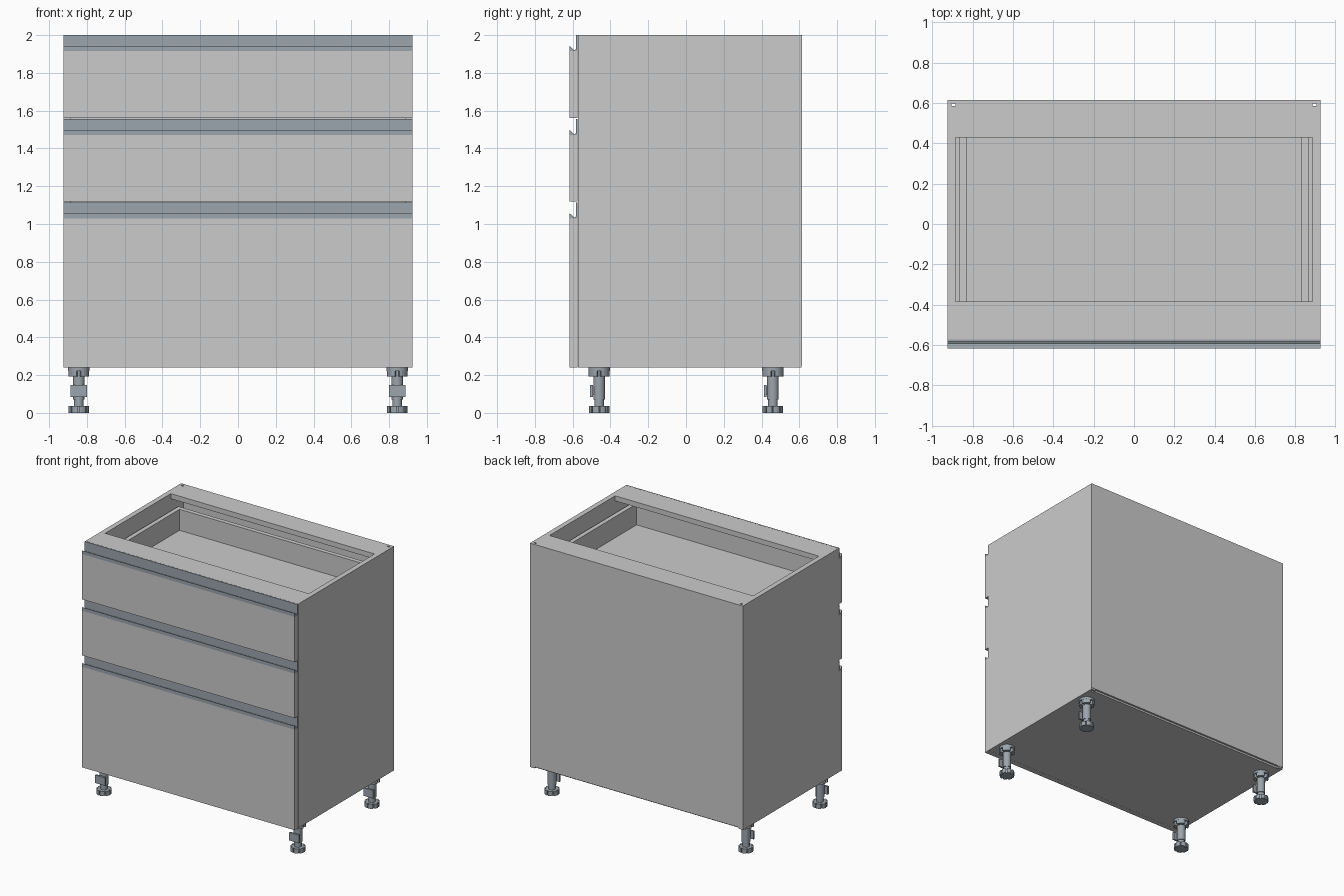
import bpy, bmesh, math

if "Cube" in bpy.data.objects:
    bpy.data.objects.remove(bpy.data.objects["Cube"])

metal = bpy.data.materials.new("blue_grey_metal")
metal.diffuse_color = (0.33, 0.38, 0.42, 1)
metal.use_nodes = True
metal.node_tree.nodes["Principled BSDF"].inputs["Base Color"].default_value = metal.diffuse_color

W, T = 0.925, 0.04                 # half width, board thickness
FRONT, BACK = -0.573, 0.615        # carcass front and back
BASE, TOP = 0.24, 2.0


def prism(name, pts, axis, lo, hi, mat=None):
    """Extrude a profile: (y, z) points along x, or (x, y) points along z."""
    bm = bmesh.new()
    rings = []
    for t in (lo, hi):
        rings.append([bm.verts.new((t, a, b) if axis == 'x' else (a, b, t)) for a, b in pts])
    n = len(pts)
    bm.faces.new(rings[0])
    bm.faces.new(rings[1])
    for i in range(n):
        j = (i + 1) % n
        bm.faces.new((rings[0][i], rings[0][j], rings[1][j], rings[1][i]))
    bmesh.ops.recalc_face_normals(bm, faces=bm.faces)
    me = bpy.data.meshes.new(name)
    bm.to_mesh(me)
    bm.free()
    ob = bpy.data.objects.new(name, me)
    bpy.context.collection.objects.link(ob)
    if mat:
        me.materials.append(mat)
    return ob


def box(name, x0, x1, y0, y1, z0, z1, mat=None):
    return prism(name, [(x0, y0), (x1, y0), (x1, y1), (x0, y1)], 'z', z0, z1, mat)


def notched(r_out, r_in, count, duty, steps=4):
    """Round outline with slots cut into its rim."""
    pts = []
    pitch = 2 * math.pi / count
    for k in range(count):
        mid = (k + 0.5) * pitch
        half = pitch * duty / 2
        arc = [mid - half + 2 * half * s / steps for s in range(steps + 1)]
        for r, a in [(r_in, arc[0])] + [(r_out, a) for a in arc] + [(r_in, arc[-1])]:
            pts.append((r * math.cos(a), r * math.sin(a)))
    return pts


def cyl(name, r, x, y, z0, z1, sides=24):
    pts = [(x + r * math.cos(2 * math.pi * i / sides),
            y + r * math.sin(2 * math.pi * i / sides)) for i in range(sides)]
    ob = prism(name, pts, 'z', z0, z1, metal)
    bpy.ops.object.select_all(action='DESELECT')
    ob.select_set(True)
    bpy.context.view_layer.objects.active = ob
    bpy.ops.object.shade_smooth_by_angle()
    return ob


# Carcass sides with a narrow groove behind the rails
inner = W - T
for s, side in ((-1, "left"), (1, "right")):
    outline = [(inner, FRONT), (W, FRONT), (W, 0.612), (inner, 0.612), (inner, 0.597),
               (inner + 0.02, 0.597), (inner + 0.02, 0.585), (inner, 0.585)]
    prism(side + "_side_panel", [(s * x, y) for x, y in outline], 'z', BASE, TOP)

# Carcass bottom, back and top rails
box("bottom_panel", -inner, inner, FRONT, 0.597, BASE, BASE + T)
box("back_panel", -W, W, 0.6, BACK, BASE + 0.012, TOP)
box("front_top_rail", -inner, inner, FRONT, -0.385, TOP - T, TOP)
box("back_top_rail", -inner, inner, 0.43, 0.6, TOP - T, TOP)

# Drawers: front, metal grip profile and inner box
drawers = [("top", 1.56, 2.0, 1.68, 1.88),
           ("middle", 1.12, 1.555, 1.24, 1.44),
           ("bottom", 0.24, 1.115, 0.36, 0.80)]
for name, z0, z1, b0, b1 in drawers:
    lip = z1 - 0.085
    box(name + "_drawer_front", -W, W, -0.617, FRONT - 0.001, z0, lip)
    grip = [(-0.617, lip), (-0.617, z1 - 0.057), (-0.592, z1 - 0.08), (-0.582, z1 - 0.075),
            (-0.582, z1), (FRONT - 0.001, z1), (FRONT - 0.001, lip)]
    prism(name + "_grip_profile", grip, 'x', -W, W, metal)
    box(name + "_drawer_floor", -0.83, 0.83, FRONT, 0.46, b0, b0 + 0.035)
    box(name + "_drawer_back", -0.83, 0.83, 0.46, 0.495, b0, b1)
    for s, side in ((-1, "left"), (1, "right")):
        xs = sorted((s * 0.83, s * 0.865))
        box(f"{name}_drawer_{side}_wall", *xs, FRONT, 0.495, b0, b1)
        xs = sorted((s * 0.865, s * inner))
        box(f"{name}_drawer_{side}_runner", *xs, -0.55, 0.45, b0, b0 + 0.06)

# Adjustable feet with socket, sleeve, screw, clip and ribbed pad
for y, row in ((-0.46, "front"), (0.46, "back")):
    for x, side in ((-0.843, "left"), (0.843, "right")):
        n = f"{row}_{side}_foot"
        cyl(n + "_plate", 0.057, x, y, 0.222, BASE)
        prism(n + "_socket", [(x + a, y + b) for a, b in notched(0.056, 0.03, 4, 0.75)],
              'z', 0.192, 0.222, metal)
        cyl(n + "_sleeve", 0.031, x, y, 0.07, 0.192)
        cyl(n + "_screw", 0.025, x, y, 0.035, 0.07)
        prism(n + "_pad", [(x + a, y + b) for a, b in notched(0.054, 0.042, 8, 0.8)],
              'z', 0, 0.036, metal)
        box(n + "_clip", x - 0.043, x + 0.043, y - 0.047, y - 0.033, 0.085, 0.148, metal)
        box(n + "_clip_stem", x - 0.014, x + 0.014, y - 0.034, y - 0.02, 0.095, 0.14, metal)
